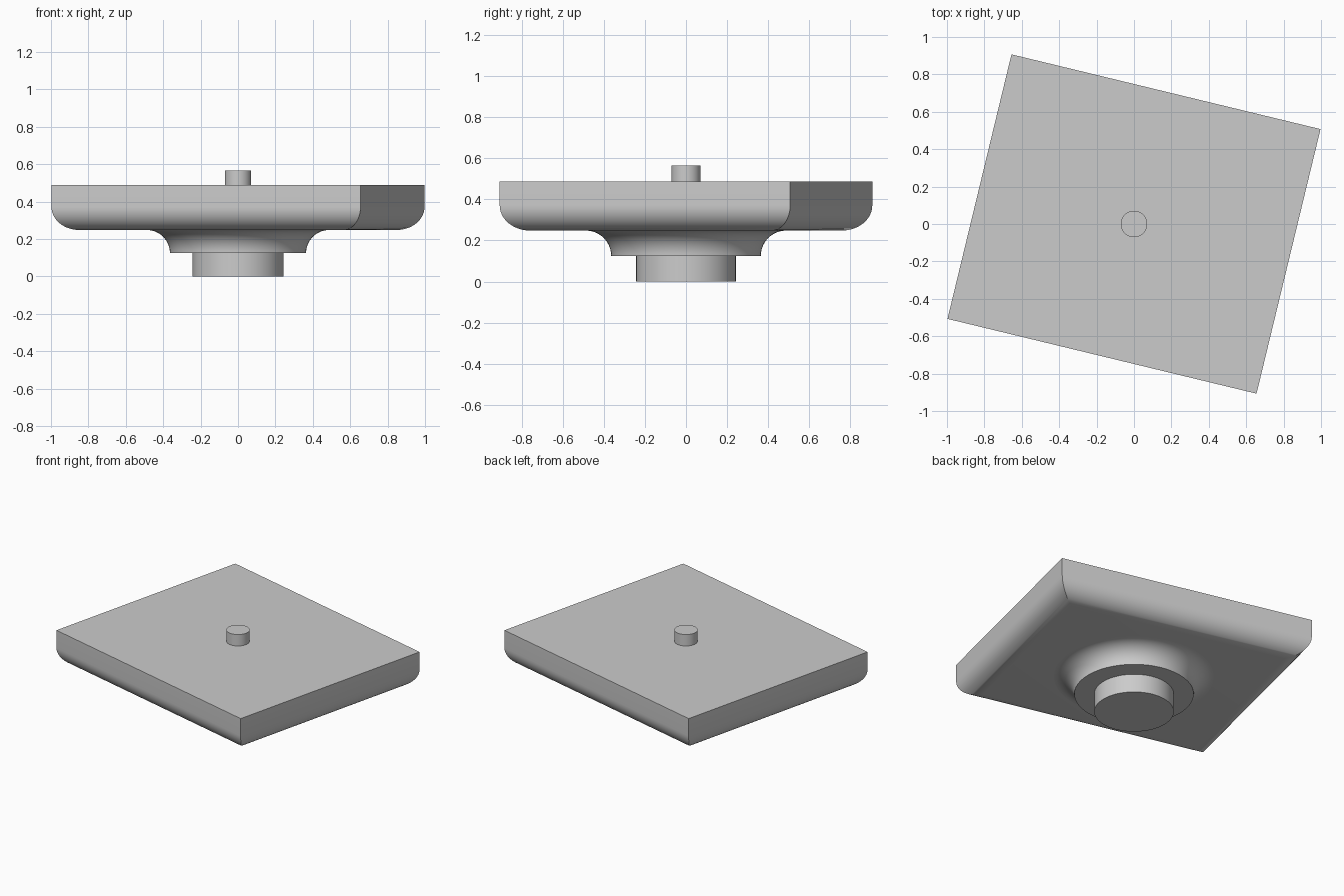
import bpy
import bmesh
from math import sin, cos, pi, radians

cube = bpy.data.objects.get("Cube")
if cube:
    bpy.data.objects.remove(cube, do_unlink=True)

grey = bpy.data.materials.new("plain grey")
grey.use_nodes = True
grey.diffuse_color = (0.6, 0.6, 0.6, 1)
grey.node_tree.nodes["Principled BSDF"].inputs["Base Color"].default_value = (0.6, 0.6, 0.6, 1)

SIDES, STEPS = 96, 14
HUB_TOP, PLATE_BOTTOM, PLATE_TOP, PIN_TOP = 0.124, 0.248, 0.488, 0.565


def loft(name, rings, bottom=True, top=True):
    """Skin stacked rings, listed from low to high and counter-clockwise."""
    bm = bmesh.new()
    loops = [[bm.verts.new(p) for p in ring] for ring in rings]
    for low, high in zip(loops, loops[1:]):
        for i in range(len(low)):
            j = (i + 1) % len(low)
            bm.faces.new((low[i], low[j], high[j], high[i]))
    if bottom:
        bm.faces.new(loops[0][::-1])
    if top:
        bm.faces.new(loops[-1])
    mesh = bpy.data.meshes.new(name)
    bm.to_mesh(mesh)
    bm.free()
    mesh.materials.append(grey)
    obj = bpy.data.objects.new(name, mesh)
    bpy.context.collection.objects.link(obj)
    bpy.ops.object.select_all(action='DESELECT')
    obj.select_set(True)
    bpy.context.view_layer.objects.active = obj
    bpy.ops.object.shade_smooth_by_angle(angle=radians(30))
    return obj


def circle(r, z):
    angles = [2 * pi * i / SIDES for i in range(SIDES)]
    return [(r * cos(a), r * sin(a), z) for a in angles]


def rectangle(inset, z):
    x, y = 0.85 - inset, 0.7275 - inset
    return [(-x, -y, z), (x, -y, z), (x, y, z), (-x, y, z)]


quarter = [pi / 2 * i / STEPS for i in range(STEPS + 1)]

# Rectangular plate with rounded, mitred lower edges
r = 0.123
rings = [rectangle(r * (1 - sin(a)), PLATE_BOTTOM + r * (1 - cos(a))) for a in quarter]
plate = loft("plate", rings + [rectangle(0, PLATE_TOP)])
plate.rotation_euler.z = radians(-13.6)

# Lower hub
loft("hub", [circle(0.2425, 0), circle(0.2425, HUB_TOP)], top=False)

# Collar flaring in a concave curve into the plate
r = PLATE_BOTTOM - HUB_TOP
flare = [circle(0.364 + r * (1 - cos(a)), HUB_TOP + r * sin(a)) for a in quarter]
loft("flared_collar", [circle(0.2425, HUB_TOP)] + flare, bottom=False, top=False)

# Small pin on top
loft("top_pin", [circle(0.0705, PLATE_TOP), circle(0.0705, PIN_TOP)], bottom=False)
